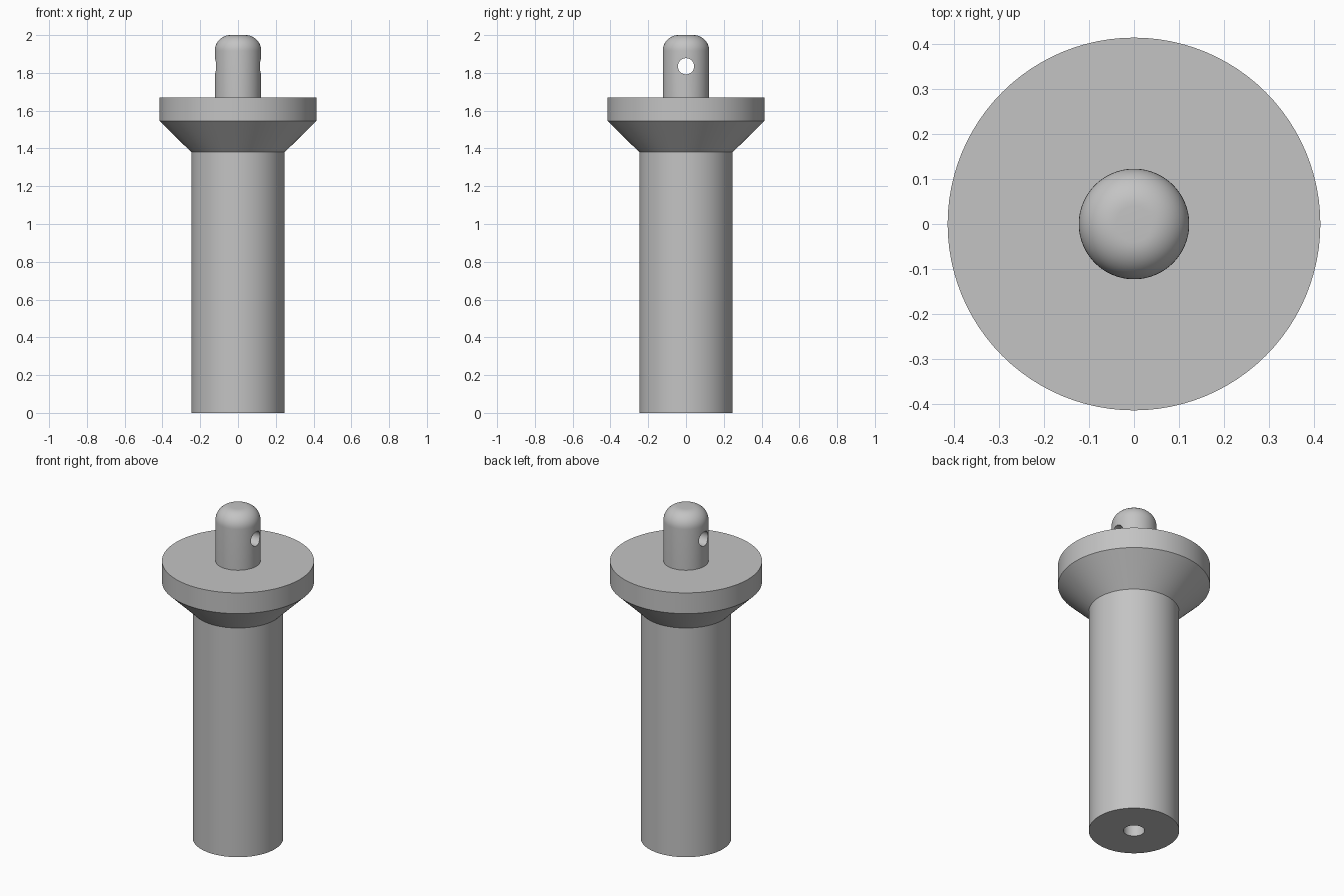
import bpy, bmesh
from math import pi, sin, cos
from mathutils import Vector

cube = bpy.data.objects.get("Cube")
if cube:
    bpy.data.objects.remove(cube, do_unlink=True)

SEGMENTS = 96
PIN_R, FILLET, TOP = 0.123, 0.083, 2.0

# Plain grey metal
metal = bpy.data.materials.new("grey_metal")
metal.use_nodes = True
colour = (0.55, 0.55, 0.55, 1)
metal.diffuse_color = colour
metal.node_tree.nodes["Principled BSDF"].inputs["Base Color"].default_value = colour


def lathe(name, profile):
    """Revolve (radius, height) points about z into a closed solid."""
    bm = bmesh.new()
    verts = [bm.verts.new((r, 0, z)) for r, z in profile]
    edges = [bm.edges.new(pair) for pair in zip(verts, verts[1:])]
    bmesh.ops.spin(bm, geom=verts + edges, cent=(0, 0, 0), axis=(0, 0, 1),
                   angle=2 * pi, steps=SEGMENTS, use_merge=True)
    bmesh.ops.remove_doubles(bm, verts=bm.verts, dist=1e-5)
    bmesh.ops.recalc_face_normals(bm, faces=bm.faces)
    mesh = bpy.data.meshes.new(name)
    bm.to_mesh(mesh)
    bm.free()
    mesh.materials.append(metal)
    obj = bpy.data.objects.new(name, mesh)
    bpy.context.collection.objects.link(obj)
    return obj


# Blind bottom bore, shaft, tapered collar and flange
profile = [(0, 0.5), (0.058, 0.5), (0.058, 0), (0.247, 0), (0.247, 1.38),
           (0.415, 1.545), (0.415, 1.67), (PIN_R, 1.67)]
# Pin with a rounded top edge
for i in range(13):
    a = i / 12 * pi / 2
    profile.append((PIN_R - FILLET + FILLET * cos(a), TOP - FILLET + FILLET * sin(a)))
profile.append((0, TOP))
post = lathe("flanged_post", profile)

# Cross hole through the pin, running left to right
bpy.ops.mesh.primitive_cylinder_add(vertices=48, radius=0.043, depth=0.6,
                                    location=(0, 0, 1.835), rotation=(0, pi / 2, 0))
cutter = bpy.context.object
cutter.name = "cross_hole_cutter"
cutter.hide_render = True
cutter.data.materials.append(metal)

cut = post.modifiers.new("cross_hole", "BOOLEAN")
cut.operation = "DIFFERENCE"
cut.solver = "EXACT"
cut.object = cutter

bpy.ops.object.select_all(action="DESELECT")
post.select_set(True)
bpy.context.view_layer.objects.active = post
bpy.ops.object.modifier_apply(modifier=cut.name)
bpy.data.objects.remove(cutter, do_unlink=True)
bpy.ops.object.shade_smooth_by_angle(angle=pi / 6)
